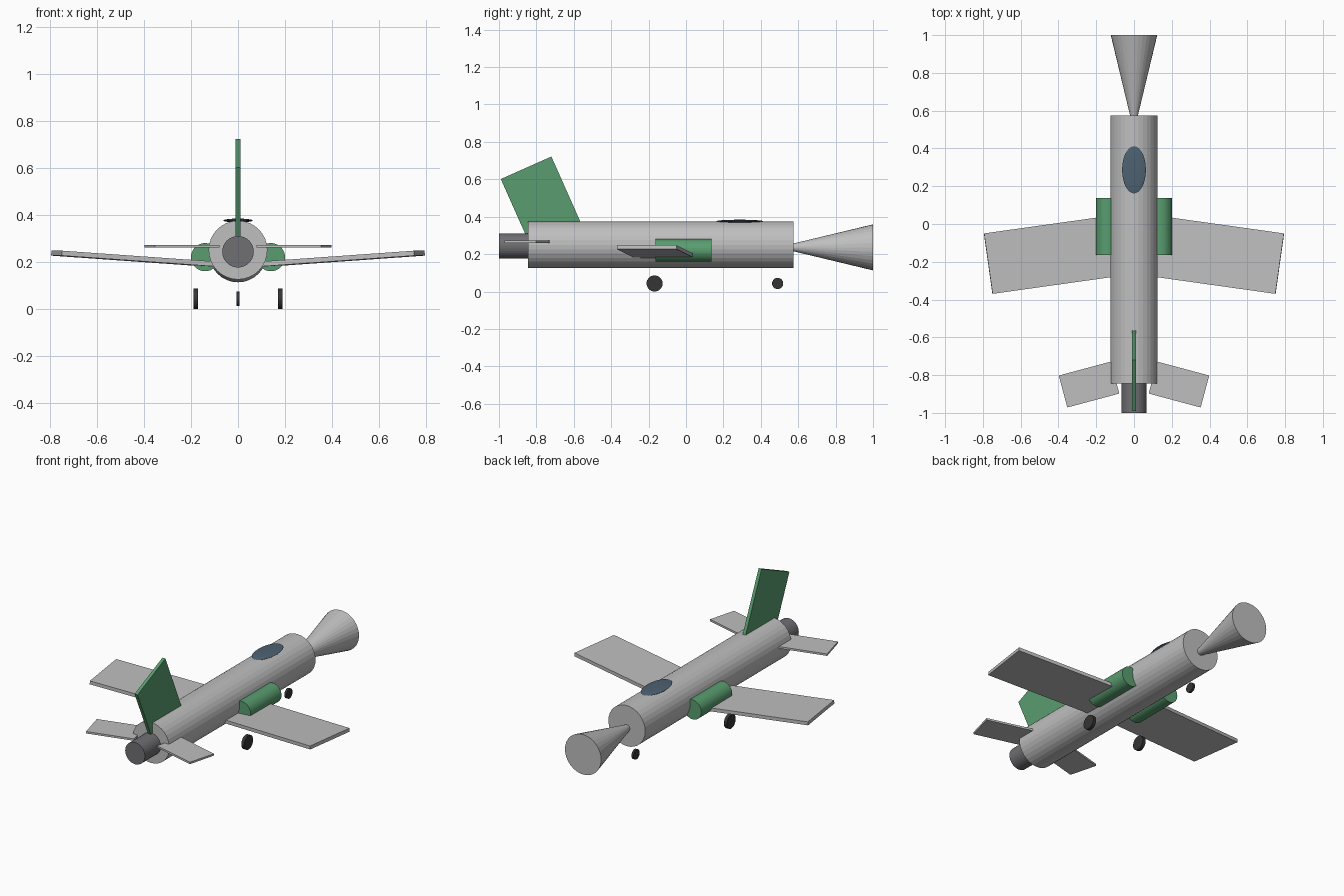
import bpy
from math import radians, sin, cos, pi

if "Cube" in bpy.data.objects:
    bpy.data.objects.remove(bpy.data.objects["Cube"])


def material(name, rgb):
    m = bpy.data.materials.new(name)
    m.diffuse_color = (*rgb, 1)
    m.use_nodes = True
    m.node_tree.nodes["Principled BSDF"].inputs["Base Color"].default_value = m.diffuse_color
    return m


GREY = material("light grey", (0.52, 0.52, 0.52))
GREEN = material("green", (0.10, 0.34, 0.16))
STEEL = material("engine grey", (0.16, 0.16, 0.175))
GLASS = material("blue glass", (0.075, 0.12, 0.165))
RUBBER = material("dark rubber", (0.035, 0.035, 0.035))


def finish(name, mat):
    ob = bpy.context.object
    ob.name = name
    ob.data.materials.append(mat)
    return ob


def tube_y(name, mat, y0, y1, r0, r1, x=0, z=0.25, sides=32):
    """Cylinder or cone along y, radius r0 at y0 and r1 at y1."""
    bpy.ops.mesh.primitive_cone_add(vertices=sides, radius1=r0, radius2=r1, depth=y1 - y0,
                                    location=(x, (y0 + y1) / 2, z), rotation=(-pi / 2, 0, 0))
    return finish(name, mat)


def slab(name, mat, size, loc, rot):
    bpy.ops.mesh.primitive_cube_add(size=1, location=loc, rotation=rot)
    bpy.context.object.scale = size
    return finish(name, mat)


def wheel(name, x, y, r, width):
    bpy.ops.mesh.primitive_cylinder_add(vertices=32, radius=r, depth=width,
                                        location=(x, y, 0.043), rotation=(0, pi / 2, 0))
    return finish(name, RUBBER)


# Body, flared nose and tail engine
tube_y("fuselage", GREY, -0.845, 0.575, 0.125, 0.125)
tube_y("nose_cone", GREY, 0.50, 1.0, 0.003, 0.123, z=0.236)
tube_y("tail_engine", STEEL, -1.0, -0.80, 0.067, 0.067, z=0.243)

# Swept-back parts, mirrored left and right
for side, s in (("right", 1), ("left", -1)):
    # Main wing: swept 8 degrees, raised 4 degrees
    sweep, lift, half = radians(8), radians(4), 0.35
    slab(side + "_wing", GREY, (2 * half, 0.323, 0.021),
         (s * (0.7725 - half * cos(sweep)), -0.21 + half * sin(sweep),
          0.237 - half * sin(lift)),
         (0, -s * lift, -s * sweep))
    # Tailplane
    slab(side + "_tailplane", GREY, (0.285, 0.175, 0.012),
         (s * 0.238, -0.85, 0.266), (0, 0, -s * radians(15)))
    # Side pod and main wheel
    tube_y(side + "_pod", GREEN, -0.163, 0.137, 0.06, 0.06, x=s * 0.14, z=0.22)
    wheel(side + "_main_wheel", s * 0.18, -0.168, 0.043, 0.02)

wheel("nose_wheel", 0, 0.49, 0.03, 0.014)

# Tail fin leaning back
lean = radians(24)
slab("tail_fin", GREEN, (0.02, 0.296, 0.40),
     (0, -0.855 + 0.2 * sin(lean), 0.6615 - 0.2 * cos(lean)), (lean, 0, 0))

# Flat oval canopy
bpy.ops.mesh.primitive_uv_sphere_add(segments=32, ring_count=16, radius=1,
                                     location=(0, 0.287, 0.376))
bpy.context.object.scale = (0.063, 0.125, 0.008)
finish("canopy", GLASS)
